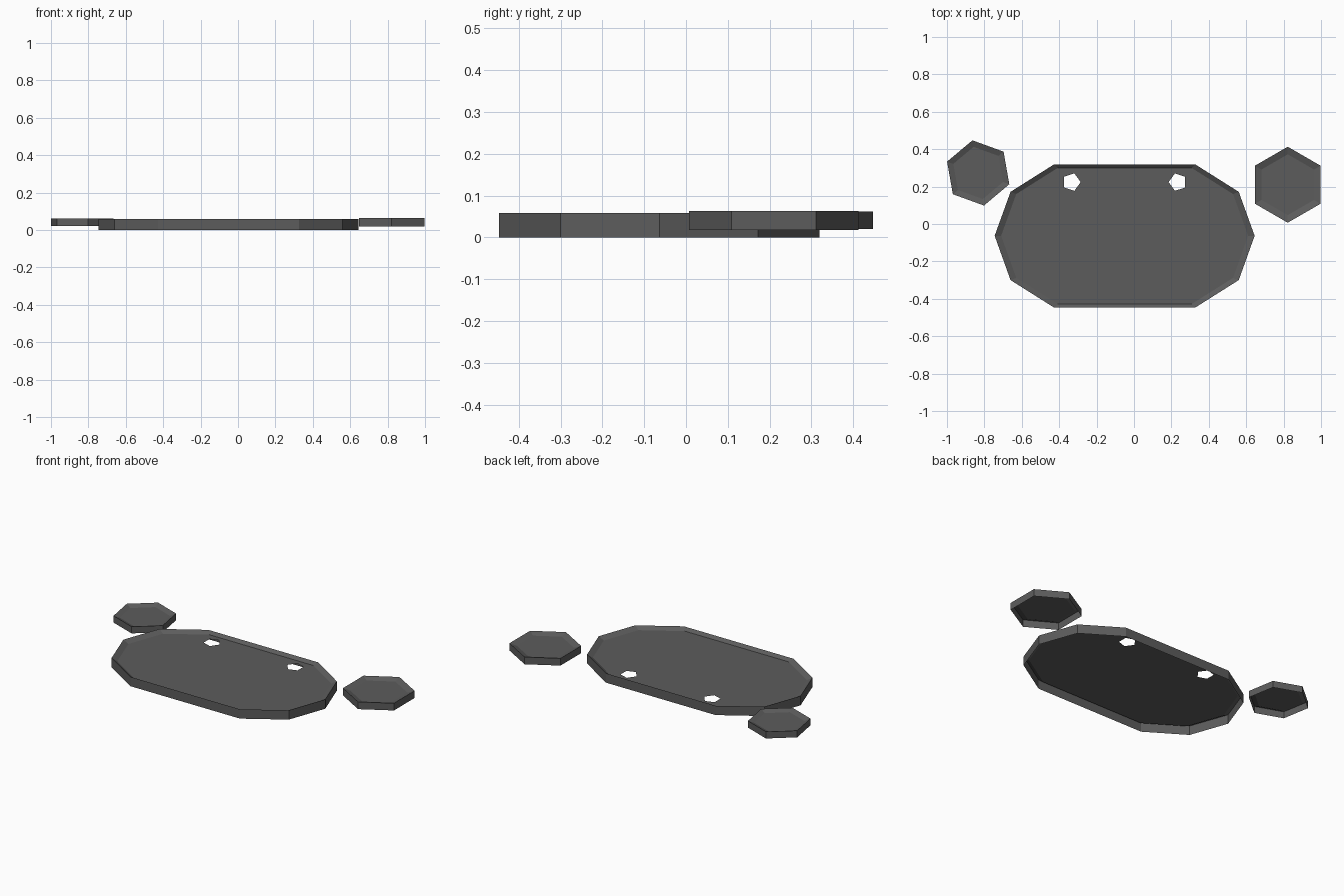
import bpy, bmesh
from math import cos, sin, radians

if "Cube" in bpy.data.objects:
    bpy.data.objects.remove(bpy.data.objects["Cube"])

grey = bpy.data.materials.new("dark_grey")
grey.diffuse_color = (0.108, 0.108, 0.108, 1)
grey.use_nodes = True
grey.node_tree.nodes["Principled BSDF"].inputs["Base Color"].default_value = grey.diffuse_color


def ngon(cx, cy, r, n, start):
    return [(cx + r * cos(radians(start + 360 * i / n)),
             cy + r * sin(radians(start + 360 * i / n))) for i in range(n)]


def plate(name, pts, z0, z1, inset=1.0, depth=0.0, closed=False):
    """Polygon shell with a shallow dished top; underside open unless closed."""
    n = len(pts)
    cx = (min(p[0] for p in pts) + max(p[0] for p in pts)) / 2
    cy = (min(p[1] for p in pts) + max(p[1] for p in pts)) / 2
    levels = [(z0, 1.0), (z1, 1.0)]
    if depth:
        levels.append((z1 - depth, inset))
    bm = bmesh.new()
    rings = [[bm.verts.new((cx + (x - cx) * s, cy + (y - cy) * s, z))
              for x, y in pts] for z, s in levels]
    for a, b in zip(rings, rings[1:]):
        for i in range(n):
            j = (i + 1) % n
            bm.faces.new((a[i], a[j], b[j], b[i]))
    bottom = bm.faces.new(rings[0][::-1])
    bm.faces.new(rings[-1])
    bmesh.ops.recalc_face_normals(bm, faces=bm.faces[:])
    mesh = bpy.data.meshes.new(name)
    bm.to_mesh(mesh)
    bm.free()
    mesh.materials.append(grey)
    ob = bpy.data.objects.new(name, mesh)
    bpy.context.collection.objects.link(ob)
    return ob


def open_underside(ob):
    bm = bmesh.new()
    bm.from_mesh(ob.data)
    low = min(v.co.z for v in bm.verts)
    flat = [f for f in bm.faces if all(v.co.z < low + 0.001 for v in f.verts)]
    bmesh.ops.delete(bm, geom=flat, context='FACES')
    # remove the hole walls, leaving a thin sheet
    walls = [f for f in bm.faces if abs(f.normal.z) < 0.1
             and all((v.co.xy - c).length < 0.07 for v in f.verts
                     for c in [min(holes, key=lambda h: (v.co.xy - h).length)])]
    bmesh.ops.delete(bm, geom=walls, context='FACES')
    bm.to_mesh(ob.data)
    bm.free()


from mathutils import Vector

# Main plate: right half outline mirrored about its own centre line
MID = -0.05
right = [(0.377, -0.447), (0.61, -0.3), (0.695, -0.063), (0.61, 0.172), (0.377, 0.319)]
outline = [(MID + x, y) for x, y in right] + [(MID - x, y) for x, y in reversed(right)]
body = plate("main_plate", outline, 0.0, 0.058, 0.95, 0.0175)

# Two pentagonal through holes
holes = [Vector((MID + s * 0.284, 0.224)) for s in (-1, 1)]
for c, start in zip(holes, (0, 180)):
    cutter = plate("hole_cutter", ngon(c.x, c.y, 0.049, 5, start), -0.1, 0.2)
    mod = body.modifiers.new("hole", 'BOOLEAN')
    mod.operation = 'DIFFERENCE'
    mod.solver = 'EXACT'
    mod.object = cutter
    bpy.context.view_layer.objects.active = body
    bpy.ops.object.modifier_apply(modifier=mod.name)
    bpy.data.objects.remove(cutter)

# Small hexagonal side plates
ears = [plate("right_side_plate", ngon(0.822, 0.21, 0.203, 6, 30), 0.018, 0.063, 0.8, 0.013),
        plate("left_side_plate", ngon(-0.833, 0.273, 0.177, 6, 40), 0.02, 0.062, 0.8, 0.013)]
for ob in [body] + ears:
    open_underside(ob)
